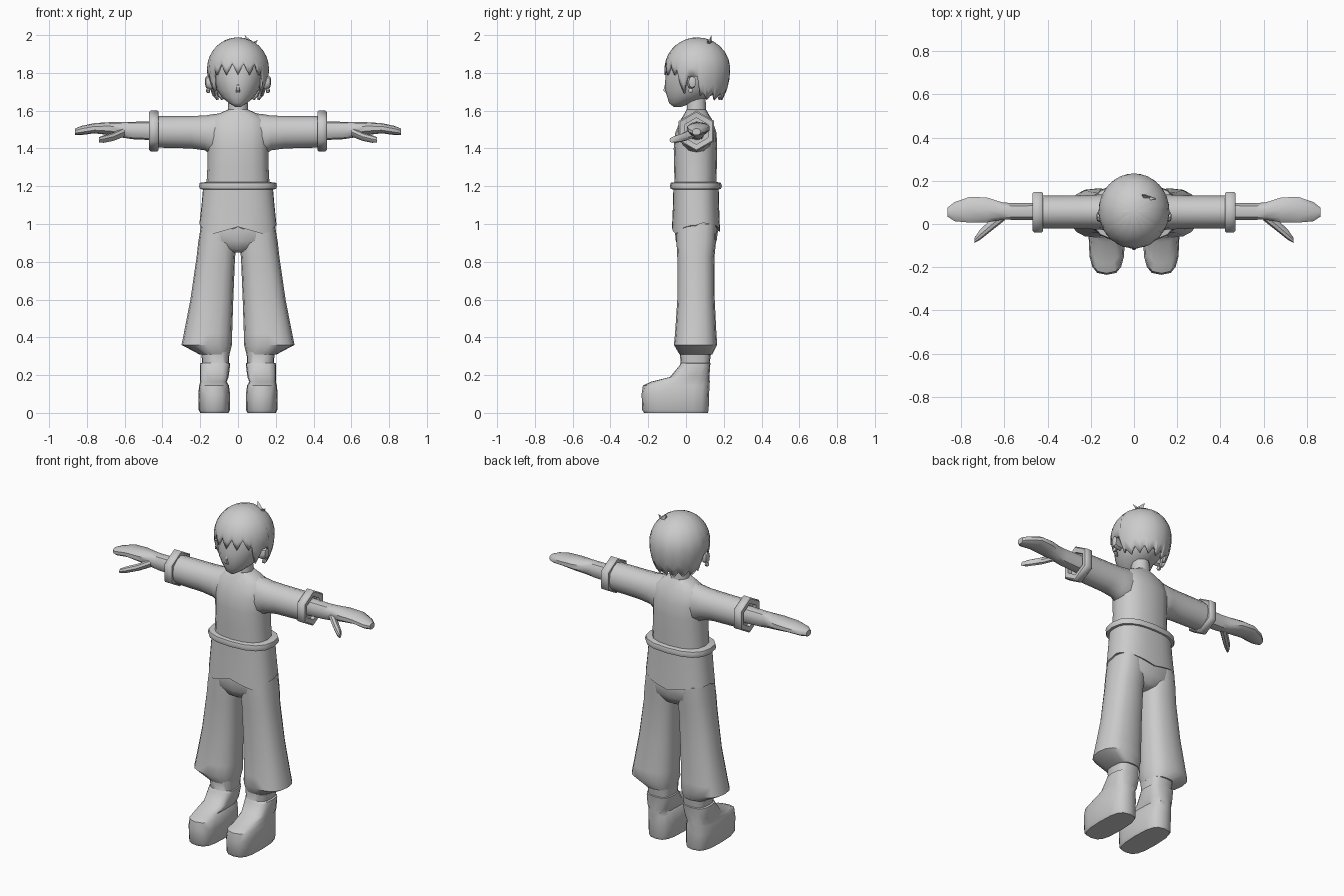
import bpy, bmesh, math
from math import sin, cos, pi

grey = bpy.data.materials.new("plain_grey")
grey.diffuse_color = (0.6, 0.6, 0.6, 1)


def finish(name, bm, angle=40, mirror=False):
    bmesh.ops.recalc_face_normals(bm, faces=bm.faces[:])
    me = bpy.data.meshes.new(name)
    bm.to_mesh(me)
    bm.free()
    ob = bpy.data.objects.new(name, me)
    bpy.context.collection.objects.link(ob)
    me.materials.append(grey)
    if mirror:
        ob.modifiers.new("mirror", 'MIRROR')
    bpy.ops.object.select_all(action='DESELECT')
    ob.select_set(True)
    bpy.context.view_layer.objects.active = ob
    bpy.ops.object.shade_smooth_by_angle(angle=math.radians(angle))
    return ob


def spow(v, p):
    return math.copysign(abs(v) ** (2 / p), v)


def skin(bm, rings, caps=True, closed=False):
    """Bridge equal rings of points with quads."""
    vs = [[bm.verts.new(c) for c in r] for r in rings]
    n = len(vs[0])
    pairs = list(zip(vs, vs[1:])) + ([(vs[-1], vs[0])] if closed else [])
    for a, b in pairs:
        for i in range(n):
            bm.faces.new((a[i], a[(i + 1) % n], b[(i + 1) % n], b[i]))
    if caps and not closed:
        bm.faces.new(vs[0])
        bm.faces.new(vs[-1])
    return vs


def loft_z(name, rings, n=16, p=2, mirror=False, angle=40, closed=False):
    """Rings are (z, x centre, y centre, x radius, y radius)."""
    bm = bmesh.new()
    skin(bm, [[(cx + rx * spow(cos(2 * pi * i / n), p), cy + ry * spow(sin(2 * pi * i / n), p), z)
               for i in range(n)] for z, cx, cy, rx, ry in rings], closed=closed)
    return finish(name, bm, angle, mirror)


def loft_x(name, rings, n=12, p=2, closed=False, angle=40):
    """Mirrored rings are (x, y centre, z centre, y radius, z radius)."""
    bm = bmesh.new()
    skin(bm, [[(x, cy + ry * spow(sin(2 * pi * i / n), p), cz + rz * spow(cos(2 * pi * i / n), p))
               for i in range(n)] for x, cy, cz, ry, rz in rings], closed=closed)
    return finish(name, bm, angle, True)


# Torso, neck and rolled hem
loft_z("torso", [(1.19, 0, .05, .168, .11), (1.3, 0, .05, .162, .113), (1.4, 0, .05, .162, .115),
                 (1.48, 0, .052, .165, .11), (1.55, 0, .055, .15, .085), (1.585, 0, .055, .1, .063),
                 (1.605, 0, .055, .055, .052)], p=2.4)
loft_z("neck", [(1.57, 0, .055, .056, .055), (1.7, 0, .055, .048, .05)], n=10)
loft_z("jacket_hem", [(1.18, 0, .052, .155, .1), (1.185, 0, .052, .202, .133), (1.2, 0, .052, .206, .138),
                      (1.218, 0, .052, .202, .133), (1.224, 0, .052, .155, .1)], p=2.5, closed=True)

# Sleeves, hexagonal cuffs, hands
loft_x("sleeves", [(.04, .055, 1.49, .07, .1), (.13, .055, 1.47, .083, .112), (.175, .055, 1.482, .08, .092),
                   (.25, .055, 1.486, .077, .086), (.445, .055, 1.488, .076, .083)])
loft_x("cuffs", [(.425, .055, 1.492, .07, .07), (.42, .055, 1.492, .1, .1), (.427, .055, 1.492, .108, .108),
                 (.463, .055, 1.492, .108, .108), (.47, .055, 1.492, .1, .1), (.467, .055, 1.492, .07, .07)],
       n=6, closed=True, angle=45)
loft_x("hands", [(.43, .058, 1.493, .042, .05), (.56, .058, 1.495, .04, .046), (.61, .06, 1.499, .042, .042),
                 (.68, .065, 1.505, .06, .034), (.76, .066, 1.507, .062, .027), (.83, .057, 1.495, .046, .024),
                 (.862, .055, 1.488, .022, .018)], n=10, p=2.4)
loft_x("thumbs", [(.6, .045, 1.488, .03, .025), (.66, -.005, 1.462, .027, .022), (.71, -.048, 1.45, .024, .02),
                  (.737, -.075, 1.445, .012, .014)], n=8)

# Tunic skirt with a pointed lower edge
bm = bmesh.new()
N = 32


def tunic_ring(z, rx, ry, edge=False):
    ring = []
    for i in range(N):
        a = 2 * pi * i / N
        x, y = rx * spow(cos(a), 2.5), .053 + ry * spow(sin(a), 2.5)
        low = 0
        if edge:
            low = (.045 * abs(x) / .2 if y > .053 else
                   .025 - .04 * min(abs(x) / .14, 1) + .25 * max(abs(x) - .14, 0) * 3)
        ring.append((x, y, z + low))
    return ring


skin(bm, [tunic_ring(1.19, .185, .12), tunic_ring(1.1, .193, .122), tunic_ring(.96, .204, .127, True),
          tunic_ring(.965, .19, .113, True)])
finish("tunic", bm)

# Trousers: seat and flared legs
loft_z("trouser_seat", [(1.05, 0, .053, .185, .11), (.97, 0, .055, .197, .115), (.91, 0, .054, .19, .108),
                        (.865, 0, .053, .1, .085), (.85, 0, .053, .03, .06)], p=2.5)
legs = [(1.0, .015, .195, -.05, .162), (.9, .008, .211, -.05, .158), (.82, .016, .22, -.046, .15),
        (.6, .025, .252, -.046, .152), (.42, .031, .287, -.058, .161), (.36, .032, .299, -.064, .165),
        (.31, .045, .205, -.035, .14)]
loft_z("trouser_legs", [(z, (a + b) / 2, (c + d) / 2, (b - a) / 2, (d - c) / 2) for z, a, b, c, d in legs],
       p=2.5, mirror=True)

# Chunky boots
boots = [(0, .05, .2, -.222, .115), (.015, .043, .208, -.232, .12), (.1, .042, .21, -.235, .122),
         (.145, .048, .206, -.228, .125), (.165, .06, .2, -.185, .126), (.19, .05, .202, -.085, .124),
         (.25, .042, .202, -.035, .128), (.262, .042, .2, -.03, .13), (.265, .048, .19, -.028, .126),
         (.33, .045, .195, -.035, .134)]
loft_z("boots", [(z, (a + b) / 2, (c + d) / 2, (b - a) / 2, (d - c) / 2) for z, a, b, c, d in boots],
       p=3, mirror=True)

# Head with pointed chin and small nose
loft_z("head", [(1.62, 0, -.045, .015, .02), (1.64, 0, -.03, .048, .06), (1.67, 0, .01, .085, .108),
                (1.71, 0, .035, .112, .147), (1.76, 0, .05, .132, .16), (1.83, 0, .06, .15, .163),
                (1.9, 0, .06, .13, .14), (1.94, 0, .06, .08, .09)], p=1.95)
loft_z("nose", [(1.695, 0, -.1, .012, .01), (1.707, 0, -.105, .012, .017), (1.75, 0, -.1, .005, .01)], n=6)

# Hair cap: rounded shell with a jagged edge, side locks and nape
bm = bmesh.new()
N, ROWS = 64, 9


def hair_edge(a, i):
    tooth = (i % 4) / 2 if i % 4 <= 2 else .5
    if a < .92:
        return 1.79 + .06 * tooth
    if a < 1.25:
        return 1.69 + .5 * abs(a - 1.08)
    if a < 1.6:
        return 1.78
    return 1.655 + .04 * tooth


rings = []
for r in range(1, ROWS + 1):
    ring = []
    for i in range(N):
        a = 2 * pi * i / N
        edge = hair_edge(min(a, 2 * pi - a), i)
        low = (edge - 1.82) / (.25 if edge < 1.82 else .168)
        t = (pi / 2 - math.asin(low)) * r / ROWS
        h = cos(t)
        z = 1.82 + h * (.25 if h < 0 else .168)
        ring.append((.164 * sin(t) * sin(a), .06 - .174 * sin(t) * cos(a), z))
    rings.append(ring)
first = skin(bm, rings, caps=False)[0]
top = bm.verts.new((0, .06, 1.988))
for i in range(N):
    bm.faces.new((top, first[i], first[(i + 1) % N]))
hair = finish("hair", bm)
thick = hair.modifiers.new("thickness", 'SOLIDIFY')
thick.thickness, thick.offset = .015, -1


# Loose tufts on the crown
def tuft(name, base, tip, r):
    bm = bmesh.new()
    pts = [bm.verts.new((base[0] + r * cos(k * 2 * pi / 3), base[1] + r * .6 * sin(k * 2 * pi / 3), base[2]))
           for k in range(3)]
    t = bm.verts.new(tip)
    bm.faces.new(pts)
    for k in range(3):
        bm.faces.new((pts[k], pts[(k + 1) % 3], t))
    finish(name, bm)


tuft("crown_tuft_tall", (.06, .125, 1.96), (.035, .135, 2.0), .022)
tuft("crown_tuft_side", (.075, .12, 1.955), (.105, .115, 1.975), .02)

# Ears with round drops
loft_x("ears", [(.12, .025, 1.745, .02, .03), (.15, .028, 1.748, .024, .035), (.17, .034, 1.752, .02, .03),
                (.174, .034, 1.752, .008, .015)], n=8)
loft_x("ear_drops", [(.147, .025, 1.706, .004, .004), (.152, .025, 1.706, .013, .013),
                     (.164, .025, 1.706, .013, .013), (.17, .025, 1.706, .004, .004)], n=8)
